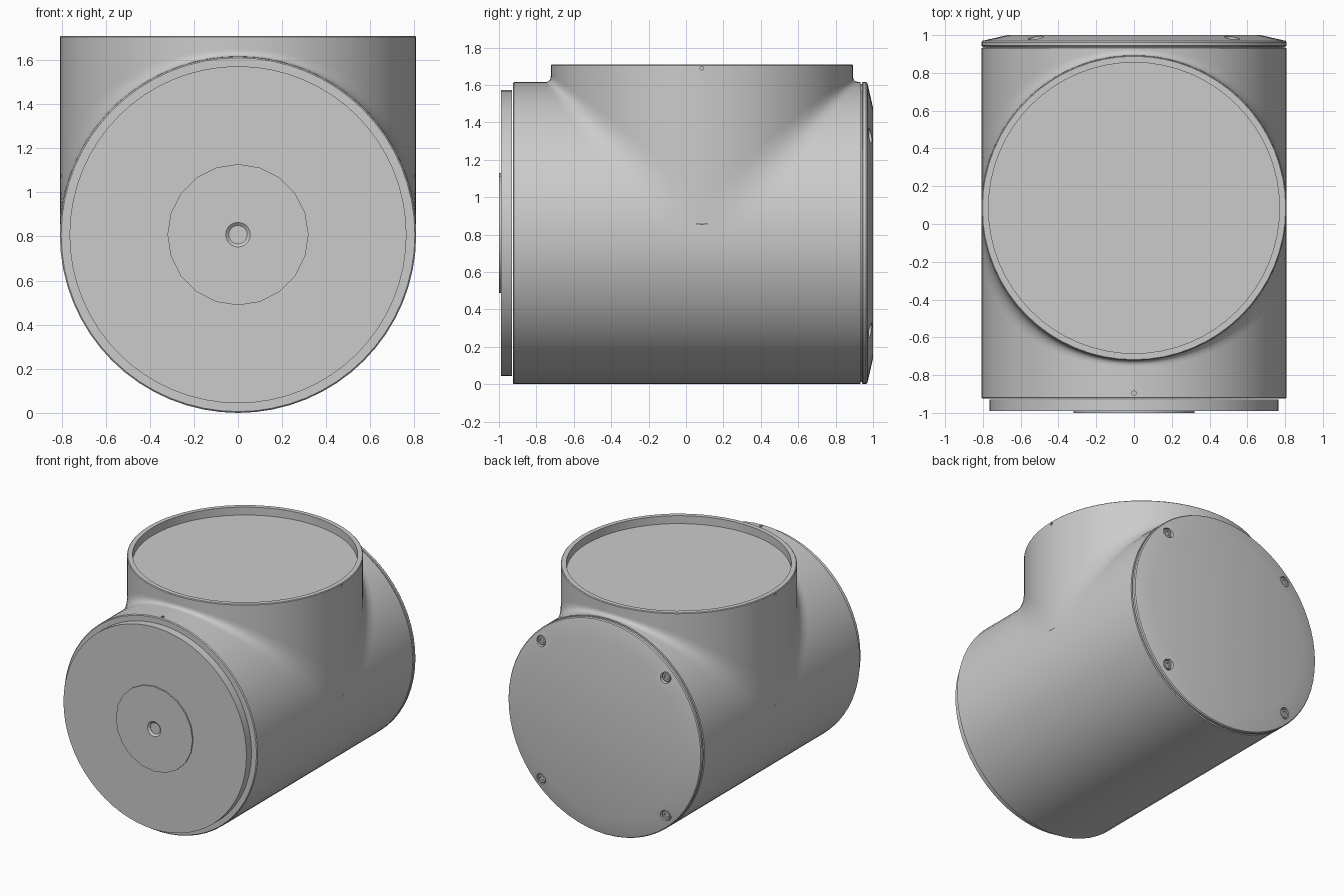
import bpy
import bmesh
import math
from mathutils import Matrix, Vector

cube = bpy.data.objects.get("Cube")
if cube:
    bpy.data.objects.remove(cube)

R = 0.808          # shared radius of the body and the branch
CZ = R             # height of the body axis
BY = 0.085         # position of the branch axis
RIM = 1.71         # top of the branch

grey = bpy.data.materials.new("light_grey")
grey.use_nodes = True
grey.diffuse_color = (0.6, 0.6, 0.6, 1)
grey.node_tree.nodes["Principled BSDF"].inputs["Base Color"].default_value = (0.6, 0.6, 0.6, 1)

ALONG_Y = Matrix.Translation((0, 0, CZ)) @ Matrix.Rotation(-math.pi / 2, 4, "X")
BRANCH = Matrix.Translation((0, BY, 0))


def add_object(name, bm):
    bmesh.ops.recalc_face_normals(bm, faces=bm.faces)
    mesh = bpy.data.meshes.new(name)
    bm.to_mesh(mesh)
    bm.free()
    mesh.materials.append(grey)
    obj = bpy.data.objects.new(name, mesh)
    bpy.context.collection.objects.link(obj)
    return obj


def lathe(name, profile, matrix, sides=64):
    """Turn (radius, height) points round an axis, with flat ends."""
    bm = bmesh.new()
    rings = []
    for r, h in profile:
        ring = []
        for i in range(sides):
            a = math.tau * i / sides
            ring.append(bm.verts.new(matrix @ Vector((r * math.cos(a), r * math.sin(a), h))))
        rings.append(ring)
    for low, high in zip(rings, rings[1:]):
        for i in range(sides):
            j = (i + 1) % sides
            bm.faces.new((low[i], low[j], high[j], high[i]))
    bm.faces.new(rings[0])
    bm.faces.new(rings[-1])
    return add_object(name, bm)


def drill(target, matrix, radius, depth, sides=20):
    """Cut a round hole centred on the matrix origin."""
    cutter = lathe("cutter", [(radius, -depth), (radius, depth)], matrix, sides)
    cutter.hide_render = True
    mod = target.modifiers.new("hole", "BOOLEAN")
    mod.operation = "DIFFERENCE"
    mod.solver = "EXACT"
    mod.object = cutter
    bpy.context.view_layer.objects.active = target
    bpy.ops.object.modifier_apply(modifier=mod.name)
    bpy.data.objects.remove(cutter)


parts = []

# Horizontal body with a shallow groove before the cap
body = lathe("body", [(R - 0.006, -0.925), (R, -0.919), (R, 0.932),
                      (R - 0.012, 0.934), (R - 0.012, 0.95)], ALONG_Y)
drill(body, Matrix.Translation((0, -0.895, 2 * R)), 0.012, 0.02, 10)
parts.append(body)

# Upright branch with a recessed top
branch = lathe("branch", [(R - 0.02, CZ + 0.02), (R, CZ + 0.05), (R, RIM - 0.005), (R - 0.005, RIM),
                          (0.77, RIM), (0.77, RIM - 0.06)], BRANCH)
for side in (-1, 1):
    drill(branch, Matrix.Translation((side * R, BY, RIM - 0.02)) @ Matrix.Rotation(math.pi / 2, 4, "Y"),
          0.01, 0.02, 10)
parts.append(branch)


# Fillets where the branch meets the body, widening down the sides
def fillet(name, facing, steps=64, across=8):
    bm = bmesh.new()
    rows = []
    for i in range(steps + 1):
        a = math.pi * (i / steps - 0.5)
        x, s = R * math.sin(a), R * math.cos(a)
        d = 0.03 + 0.13 * math.sin(a) ** 2
        row = []
        for j in range(across + 1):
            u = j / across
            t = s + d * (1 - u) ** 2
            h = s + d * u ** 2
            row.append(bm.verts.new((x, BY + facing * t, CZ + h)))
        rows.append(row)
    for p, q in zip(rows, rows[1:]):
        for j in range(across):
            bm.faces.new((p[j], q[j], q[j + 1], p[j + 1]))
    obj = add_object(name, bm)
    # Open strips: make the normals point up and out
    if obj.data.polygons[len(obj.data.polygons) // 2].normal.z < 0:
        obj.data.flip_normals()
    return obj


parts.append(fillet("front_fillet", -1))
parts.append(fillet("back_fillet", 1))

# Front spigot, hub plate and its centre hole
parts.append(lathe("front_spigot", [(0.764, -0.93), (0.764, -0.99), (0.056, -0.99),
                                    (0.056, -0.94)][::-1], ALONG_Y))
parts.append(lathe("hub_plate", [(0.32, -0.985), (0.32, -1.0), (0.056, -1.0), (0.042, -0.988),
                                 (0.042, -0.95)], ALONG_Y, 20))

# Back cap: chamfered rim with four sunk screws
cap = lathe("back_cap", [(R - 0.004, 0.941), (R, 0.945), (R, 0.962), (R - 0.006, 0.97),
                         (0.67, 1.0)], ALONG_Y)
SCREW = 0.735
for i in range(4):
    a = math.pi / 4 + i * math.pi / 2
    spot = ALONG_Y @ Matrix.Translation((SCREW * math.cos(a), SCREW * math.sin(a), 0))
    drill(cap, spot @ Matrix.Translation((0, 0, 0.99)), 0.04, 0.03)
    parts.append(lathe("screw_%d" % (i + 1), [(0.033, 0.955), (0.033, 0.976), (0.03, 0.979),
                                              (0.018, 0.979), (0.018, 0.965)], spot, 18))
parts.append(cap)

# Smooth the round walls and keep the edges crisp
bpy.ops.object.select_all(action="DESELECT")
for obj in parts:
    obj.select_set(True)
bpy.context.view_layer.objects.active = parts[0]
bpy.ops.object.shade_smooth_by_angle(angle=math.radians(30))
